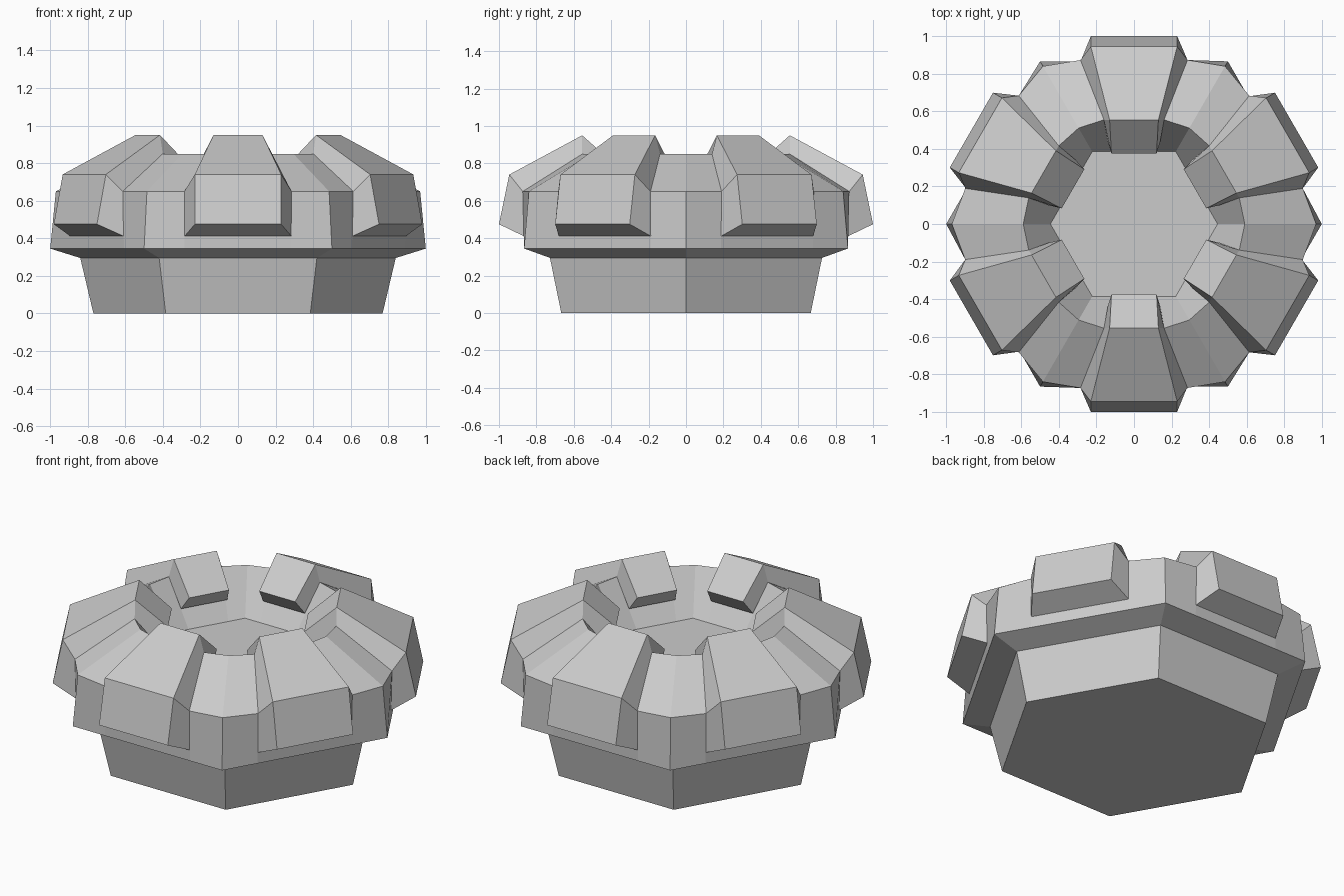
import bpy, bmesh
from math import radians, sqrt
from mathutils import Matrix, Vector

if "Cube" in bpy.data.objects:
    bpy.data.objects.remove(bpy.data.objects["Cube"])

H = sqrt(3) / 2


def finish(name, bm):
    bmesh.ops.remove_doubles(bm, verts=bm.verts, dist=1e-5)
    bmesh.ops.recalc_face_normals(bm, faces=bm.faces)
    mesh = bpy.data.meshes.new(name)
    bm.to_mesh(mesh)
    bm.free()
    obj = bpy.data.objects.new(name, mesh)
    bpy.context.collection.objects.link(obj)
    return obj


def turn(p, i):
    return Matrix.Rotation(radians(60 * i), 3, 'Z') @ Vector(p)


def loft(name, rings):
    bm = bmesh.new()
    loops = [[bm.verts.new(p) for p in ring] for ring in rings]
    n = len(loops[0])
    for a, b in zip(loops, loops[1:]):
        for i in range(n):
            j = (i + 1) % n
            bm.faces.new((a[i], a[j], b[j], b[i]))
    bm.faces.new(loops[0])
    bm.faces.new(loops[-1])
    return finish(name, bm)


def hexagon(r, z):
    return [turn((r, 0, z), i) for i in range(6)]


# hexagon whose sides carry two extra points where the blocks attach
def split_hexagon(corner, half, y, z):
    pts = []
    for i in range(6):
        pts += [turn(p, i) for p in ((corner / 2, corner * H, z),
                                     (half, y, z), (-half, y, z))]
    return pts


# tapered hexagonal foot with flared lip
loft("hex_foot", [hexagon(0.77, 0), hexagon(0.84, 0.295), hexagon(1.0, 0.345)])

# hollow ring body with recessed floor
loft("ring_body", [
    split_hexagon(1.0, 0.285, H, 0.345),
    split_hexagon(0.97, 0.285, 0.873, 0.65),
    split_hexagon(0.59, 0.16, 0.555, 0.85),
    split_hexagon(0.445, 0.12, 0.445 * H, 0.595)])

# raised bevelled blocks, one wrapped over each side: (half width, y, z)
base = [(0.285, 0.865, 0.41), (0.285, 0.873, 0.65), (0.16, 0.555, 0.85), (0.14, 0.44, 0.70)]
crown = [(0.23, 1.0, 0.475), (0.23, 0.945, 0.74), (0.13, 0.555, 0.95), (0.12, 0.375, 0.79)]
for k in range(6):
    bm = bmesh.new()
    strips = [[bm.verts.new(turn((s * x, y, z), k)) for x, y, z in prof]
              for prof, s in ((base, -1), (crown, -1), (crown, 1), (base, 1))]
    for a, b in zip(strips, strips[1:]):
        for i in range(3):
            bm.faces.new((a[i], a[i + 1], b[i + 1], b[i]))
    for e in (0, 3):
        bm.faces.new([s[e] for s in strips])
    finish(f"rim_block_{k + 1}", bm)
